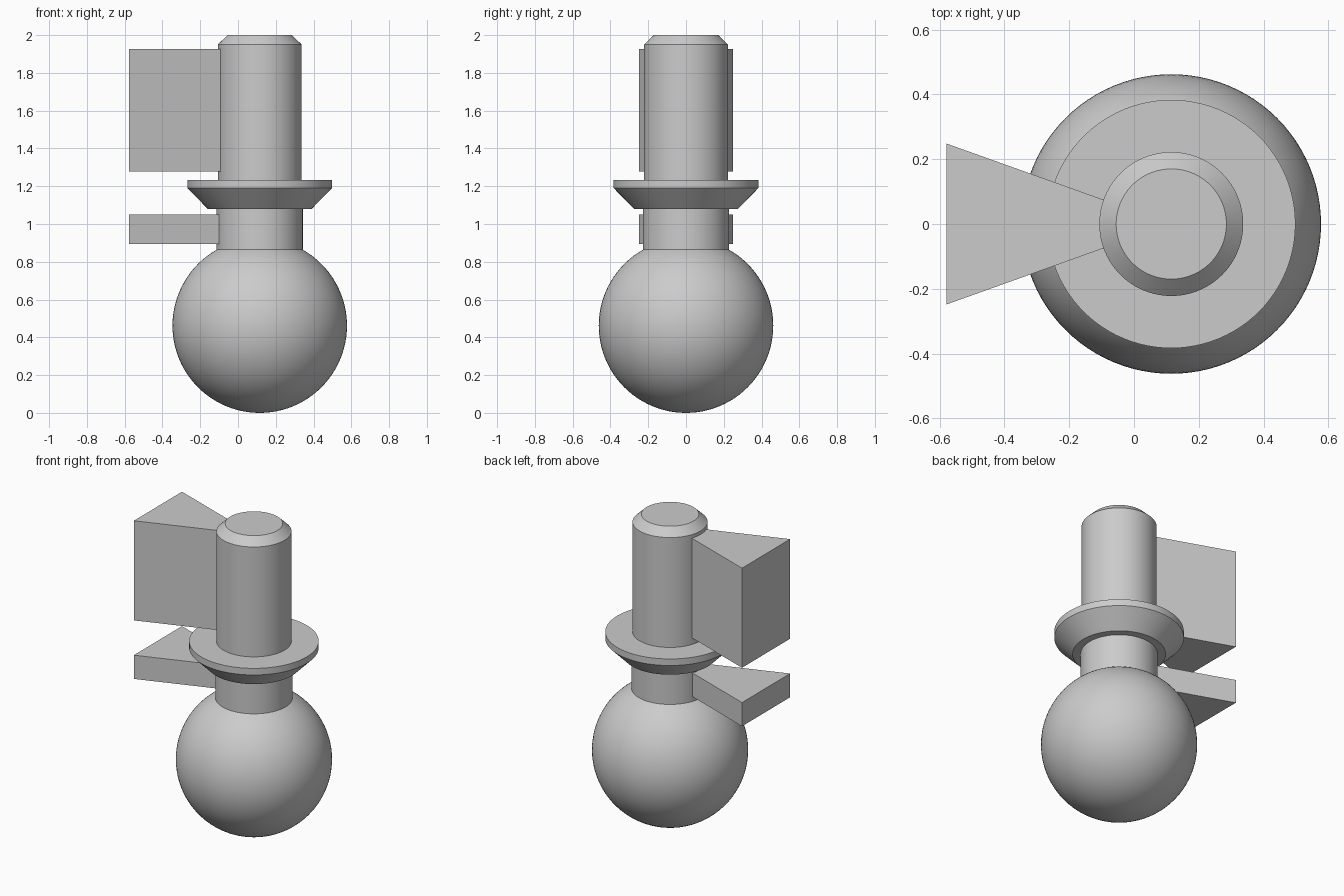
import bpy, bmesh, math

if "Cube" in bpy.data.objects:
    bpy.data.objects.remove(bpy.data.objects["Cube"])

AXIS_X = 0.115   # the turned parts share this vertical axis
BALL_R = 0.462
NECK_R = 0.228

grey = bpy.data.materials.new("plain grey")
grey.use_nodes = True
colour = (0.6, 0.6, 0.6, 1)
grey.diffuse_color = colour
grey.node_tree.nodes["Principled BSDF"].inputs["Base Color"].default_value = colour


def add_object(name, bm):
    bmesh.ops.recalc_face_normals(bm, faces=bm.faces)
    mesh = bpy.data.meshes.new(name)
    bm.to_mesh(mesh)
    bm.free()
    mesh.materials.append(grey)
    obj = bpy.data.objects.new(name, mesh)
    bpy.context.collection.objects.link(obj)
    return obj


def lathe(name, profile, steps=96):
    """Turn a (radius, height) profile around the vertical axis."""
    bm = bmesh.new()
    verts = [bm.verts.new((r, 0, z)) for r, z in profile]
    edges = [bm.edges.new(pair) for pair in zip(verts, verts[1:])]
    bmesh.ops.spin(bm, geom=verts + edges, cent=(0, 0, 0), axis=(0, 0, 1),
                   angle=math.tau, steps=steps, use_merge=True)
    bmesh.ops.remove_doubles(bm, verts=bm.verts, dist=1e-5)
    obj = add_object(name, bm)
    obj.location.x = AXIS_X
    bpy.ops.object.select_all(action="DESELECT")
    obj.select_set(True)
    bpy.context.view_layer.objects.active = obj
    bpy.ops.object.shade_smooth_by_angle(angle=math.radians(25))
    return obj


def wedge(name, bottom, top):
    """Triangular fin that tapers to the axis."""
    bm = bmesh.new()
    corners = [(AXIS_X, 0), (-0.578, 0.248), (-0.578, -0.248)]
    face = bm.faces.new([bm.verts.new((x, y, bottom)) for x, y in corners])
    ext = bmesh.ops.extrude_face_region(bm, geom=[face])
    moved = [v for v in ext["geom"] if isinstance(v, bmesh.types.BMVert)]
    bmesh.ops.translate(bm, verts=moved, vec=(0, 0, top - bottom))
    return add_object(name, bm)


# Ball, neck, flared collar and chamfered shaft in one turned body
end = math.pi - math.asin(NECK_R / BALL_R)
ball = [(BALL_R * math.sin(end * i / 40), BALL_R - BALL_R * math.cos(end * i / 40))
        for i in range(41)]
lathe("ball_stud", ball + [
    (NECK_R, 1.08), (0.275, 1.08),      # neck and collar underside
    (0.383, 1.19), (0.383, 1.233),      # collar flare and rim
    (0.222, 1.233), (0.222, 1.95),      # shaft
    (0.17, 2.0), (0, 2.0)])             # chamfered tip

# Fins above and below the collar
wedge("lower_fin", 0.895, 1.05)
wedge("upper_fin", 1.277, 1.927)
